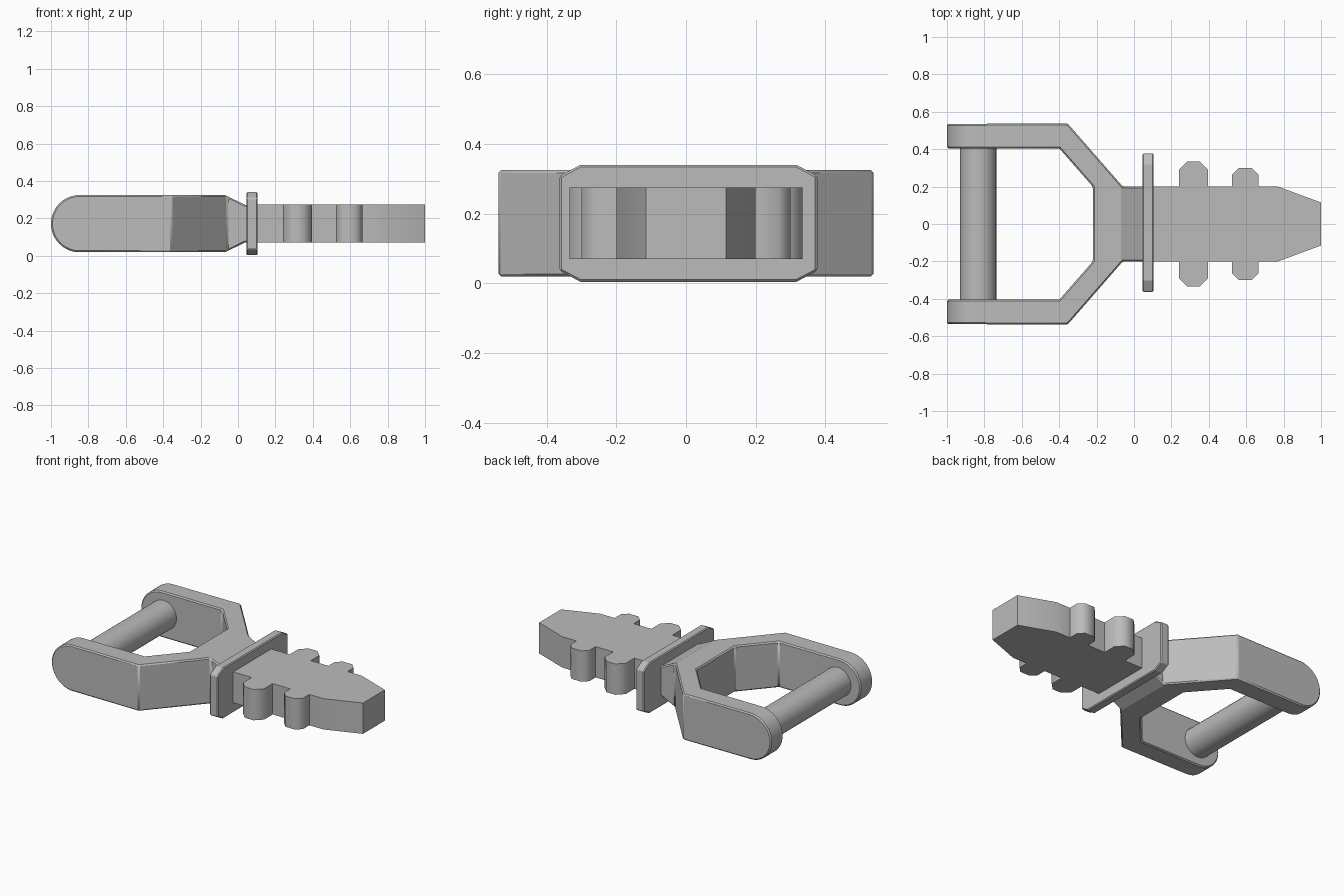
import bpy, bmesh, math
from mathutils import Vector

MID = 0.172  # height of the long axis

if "Cube" in bpy.data.objects:
    bpy.data.objects.remove(bpy.data.objects["Cube"])

grey = bpy.data.materials.new("plain grey")
grey.use_nodes = True
COLOUR = (0.5, 0.5, 0.5, 1)
grey.diffuse_color = COLOUR
grey.node_tree.nodes["Principled BSDF"].inputs["Base Color"].default_value = COLOUR


def prism(name, points, depth):
    """Extrude a closed outline of 3D points along depth."""
    bm = bmesh.new()
    face = bm.faces.new([bm.verts.new(p) for p in points])
    out = bmesh.ops.extrude_face_region(bm, geom=[face])["geom"]
    bmesh.ops.translate(bm, vec=Vector(depth),
                        verts=[v for v in out if isinstance(v, bmesh.types.BMVert)])
    bmesh.ops.recalc_face_normals(bm, faces=bm.faces)
    mesh = bpy.data.meshes.new(name)
    bm.to_mesh(mesh)
    bm.free()
    mesh.materials.append(grey)
    obj = bpy.data.objects.new(name, mesh)
    bpy.context.collection.objects.link(obj)
    return obj


def mirrored(half):
    """Close a half outline (x, y) by reflecting it across y = 0."""
    return half + [(x, -y) for x, y in reversed(half)]


def smooth(obj, degrees):
    bpy.ops.object.select_all(action='DESELECT')
    obj.select_set(True)
    bpy.context.view_layer.objects.active = obj
    bpy.ops.object.shade_smooth_by_angle(angle=math.radians(degrees))


def bevel(obj, width):
    mod = obj.modifiers.new("edge_bevel", 'BEVEL')
    mod.width = width
    mod.segments = 1
    mod.limit_method = 'ANGLE'
    mod.angle_limit = math.radians(35)


# Forked yoke: plan outline intersected with a rounded side profile
plan = mirrored([(-0.22, 0.2), (-0.4, 0.405), (-1.0, 0.405), (-1.0, 0.535),
                 (-0.355, 0.538), (-0.06, 0.2), (0.07, 0.2)])
yoke = prism("yoke", [(x, y, 0) for x, y in plan], (0, 0, 0.4))

R = 0.153
arc = [(-1 + R - R * math.sin(a), R * math.cos(a))
       for a in (math.pi * i / 24 for i in range(13))]
side = mirrored([(0.08, 0.1), (0.04, 0.1), (-0.07, R)] + arc[:-1] + [(-1.0, 0.001)])
cutter = prism("yoke_side_profile", [(x, -0.7, MID + z) for x, z in side], (0, 1.4, 0))
cut = yoke.modifiers.new("rounded_ends", 'BOOLEAN')
cut.operation = 'INTERSECT'
cut.solver = 'EXACT'
cut.object = cutter
bpy.context.view_layer.objects.active = yoke
bpy.ops.object.modifier_apply(modifier=cut.name)
bpy.data.objects.remove(cutter)
bevel(yoke, 0.008)
smooth(yoke, 20)

# Cross pin between the arms
bpy.ops.mesh.primitive_cylinder_add(vertices=32, radius=0.097, depth=0.83,
                                    location=(-0.833, 0, MID),
                                    rotation=(math.pi / 2, 0, 0))
pin = bpy.context.object
pin.name = "cross_pin"
pin.data.materials.append(grey)
smooth(pin, 30)

# Collar plate with clipped corners
corners = mirrored([(0.37, 0.136), (0.31, 0.168)])
corners += [(-y, z) for y, z in mirrored([(0.31, -0.168), (0.37, -0.136)])]
corners = [(0.37, 0.136), (0.31, 0.168), (-0.31, 0.168), (-0.37, 0.136),
           (-0.37, -0.136), (-0.31, -0.168), (0.31, -0.168), (0.37, -0.136)]
collar = prism("collar", [(0.045, y + 0.007, MID + z) for y, z in corners], (0.06, 0, 0))
bevel(collar, 0.006)


# Flat blade with two pairs of chamfered lugs and a tapered tip
def lug(x0, x1, top, chamfer):
    return [(x0, 0.2), (x0, top - chamfer), (x0 + chamfer, top),
            (x1 - chamfer, top), (x1, top - chamfer), (x1, 0.2)]


edge = ([(0.08, 0.2)] + lug(0.24, 0.395, 0.335, 0.045)
        + lug(0.525, 0.665, 0.3, 0.035) + [(0.77, 0.2), (1.0, 0.115)])
blade = prism("blade", [(x, y, 0.07) for x, y in mirrored(edge)], (0, 0, 0.205))
smooth(blade, 50)
